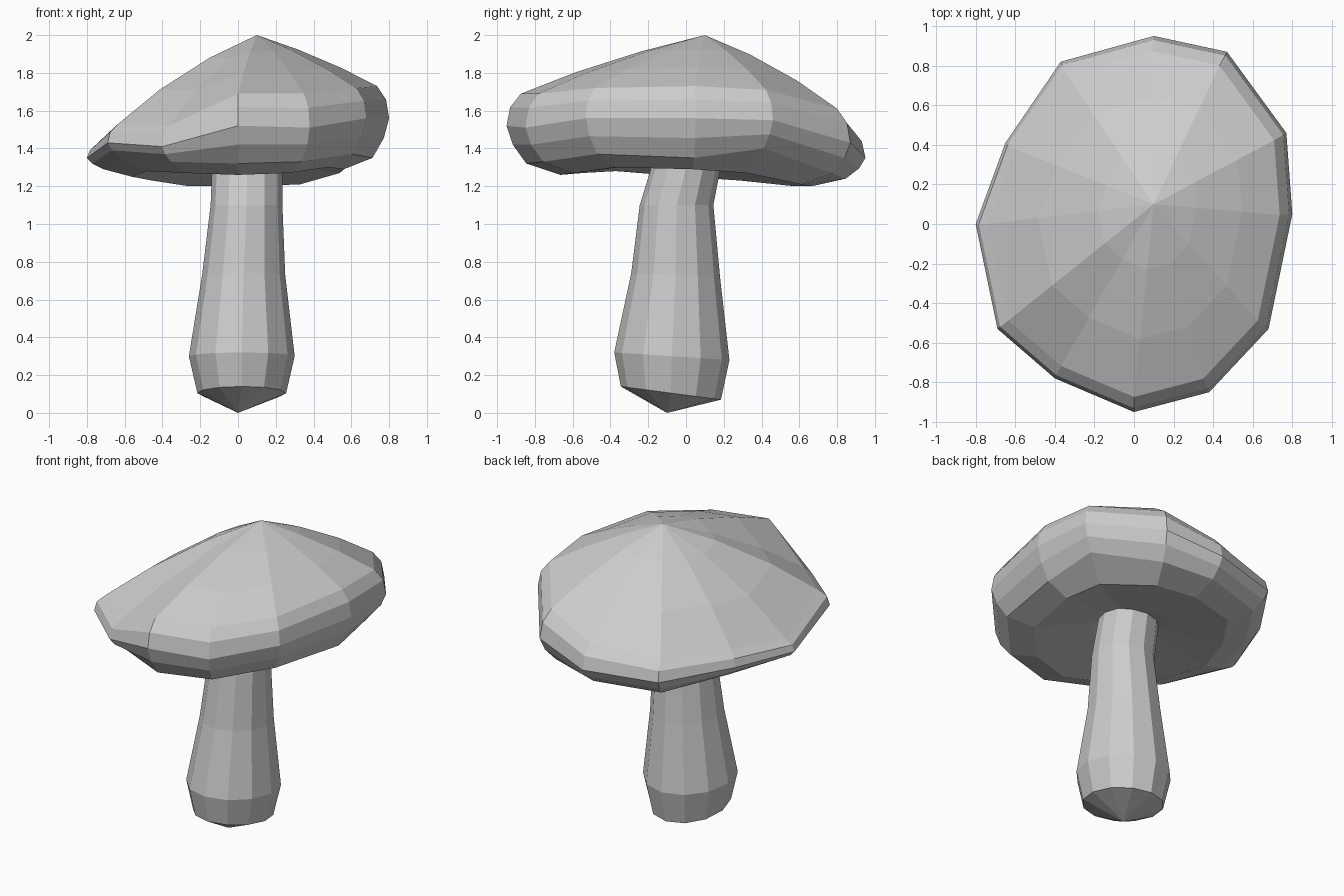
import bpy, bmesh, math
from mathutils import Vector

if "Cube" in bpy.data.objects:
    bpy.data.objects.remove(bpy.data.objects["Cube"])


def loft(name, rings, start, end):
    """Skin a stack of equal rings and close both ends to a point."""
    bm = bmesh.new()
    loops = [[bm.verts.new(p) for p in ring] for ring in rings]
    n = len(loops[0])
    for a, b in zip(loops, loops[1:]):
        for i in range(n):
            j = (i + 1) % n
            bm.faces.new((a[i], a[j], b[j], b[i]))
    for loop, tip in ((loops[0], start), (loops[-1], end)):
        v = bm.verts.new(tip)
        for i in range(n):
            bm.faces.new((loop[i], loop[(i + 1) % n], v))
    bmesh.ops.recalc_face_normals(bm, faces=bm.faces)
    mesh = bpy.data.meshes.new(name)
    bm.to_mesh(mesh)
    bm.free()
    obj = bpy.data.objects.new(name, mesh)
    bpy.context.collection.objects.link(obj)
    return obj


# Cap rim: x, y, then heights of shoulder, widest point, lower edge, underside
rim = [
    (0.10, 0.95, 1.50, 1.35, 1.24, 1.20),
    (0.47, 0.87, 1.61, 1.43, 1.27, 1.21),
    (0.77, 0.46, 1.71, 1.55, 1.40, 1.27),
    (0.80, 0.05, 1.73, 1.56, 1.35, 1.29),
    (0.68, -0.53, 1.72, 1.56, 1.37, 1.30),
    (0.38, -0.85, 1.69, 1.51, 1.33, 1.27),
    (0.00, -0.95, 1.69, 1.52, 1.32, 1.26),
    (-0.40, -0.78, 1.52, 1.41, 1.33, 1.27),
    (-0.69, -0.53, 1.53, 1.43, 1.35, 1.28),
    (-0.80, 0.00, 1.42, 1.35, 1.29, 1.25),
    (-0.65, 0.41, 1.45, 1.36, 1.28, 1.23),
    (-0.37, 0.82, 1.46, 1.34, 1.23, 1.20),
]
apex = Vector((0.10, 0.10, 2.0))
stem_top = Vector((0.05, 0.0, 1.36))
cap = [[] for _ in range(9)]
for x, y, top, mid, low, under in rim:
    def at(f, z):
        return Vector((x * f, y * f, z))
    shoulder = at(0.92, top)
    bulge = Vector((0, 0, 0.015 + 0.12 * (1.74 - top)))
    column = [
        apex.lerp(shoulder, 0.34) + bulge,
        apex.lerp(shoulder, 0.70) + bulge,
        shoulder,
        at(0.98, top + (mid - top) * 0.42),
        at(1.0, mid),
        at(0.965, (mid + low) / 2),
        at(0.89, low),
        at(0.70, under),
        stem_top.lerp(at(0.70, under), 0.4) + Vector((0, 0, -0.01)),
    ]
    for ring, p in zip(cap, column):
        ring.append(p)
loft("mushroom_cap", cap, apex, stem_top)

# Stem: z, centre x, centre y, radius x, radius y, rise towards the front
profile = [
    (0.105, 0.02, -0.08, 0.235, 0.265, 0.035),
    (0.30, 0.02, -0.075, 0.28, 0.305, 0.02),
    (0.73, 0.03, -0.055, 0.22, 0.235, 0.01),
    (1.10, 0.045, -0.05, 0.19, 0.195, 0.0),
    (1.36, 0.05, 0.015, 0.185, 0.18, 0.0),
]
stem = []
for z, cx, cy, rx, ry, rise in profile:
    angles = [math.tau * i / 12 for i in range(12)]
    stem.append([(cx + rx * math.cos(a), cy + ry * math.sin(a),
                  z - rise * math.sin(a)) for a in angles])
loft("mushroom_stem", stem, (0.0, -0.10, 0.0), (0.05, 0.015, 1.37))
